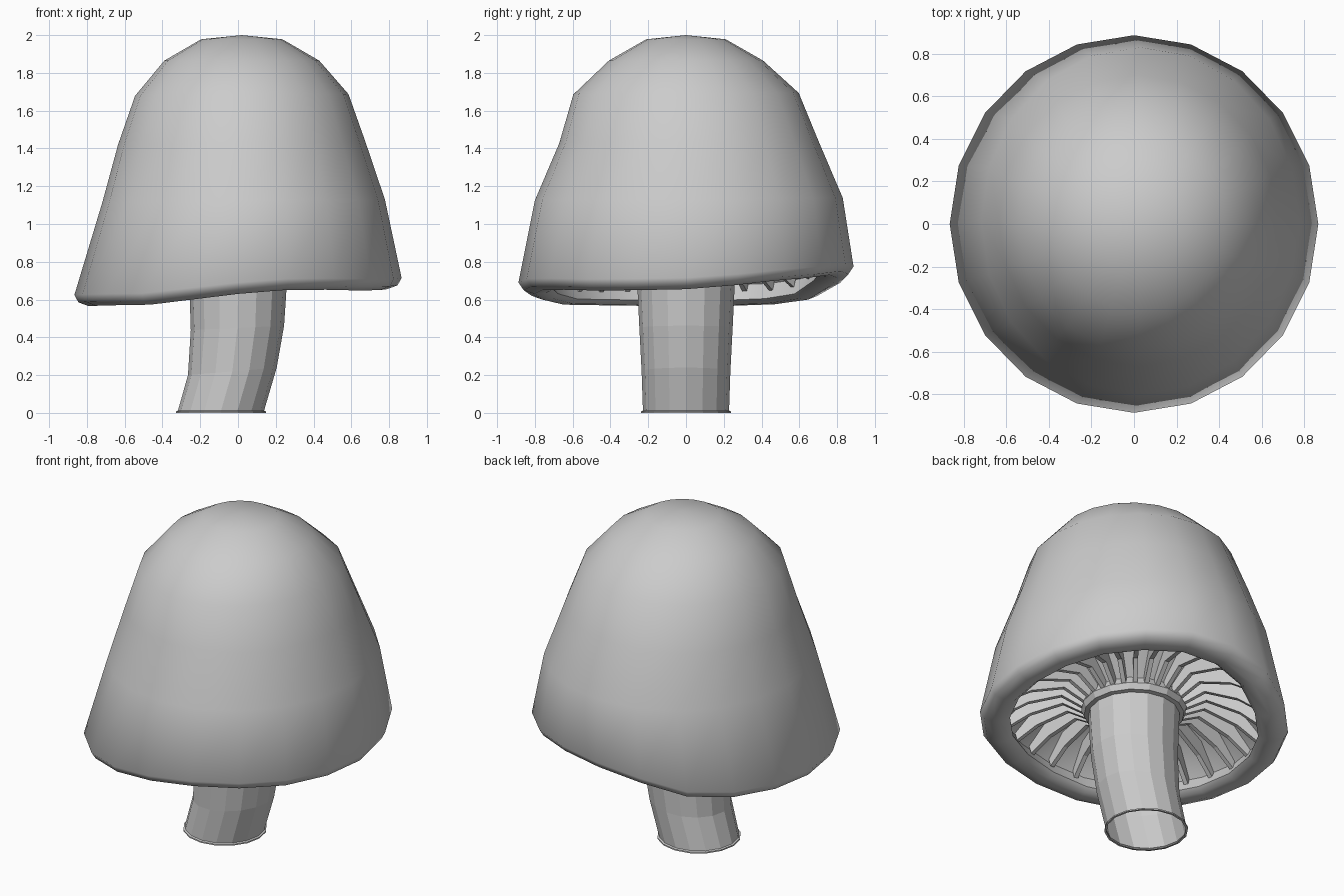
import bpy, bmesh, math
from math import sin, cos, pi

if "Cube" in bpy.data.objects:
    bpy.data.objects.remove(bpy.data.objects["Cube"])

# lowest height of the wavy cap rim, every 18 degrees from +x
RIM = [.655, .675, .70, .715, .73, .715, .67, .60, .575, .567,
       .565, .567, .57, .573, .60, .63, .65, .652, .648, .65]


def rim_z(a):
    t = (a / (2 * pi) * 20) % 20
    i = int(t)
    return RIM[i % 20] + (RIM[(i + 1) % 20] - RIM[i % 20]) * (t - i)


def finish(bm, name, smooth=None):
    bmesh.ops.remove_doubles(bm, verts=bm.verts, dist=1e-5)
    bmesh.ops.recalc_face_normals(bm, faces=bm.faces)
    me = bpy.data.meshes.new(name)
    bm.to_mesh(me)
    bm.free()
    ob = bpy.data.objects.new(name, me)
    bpy.context.collection.objects.link(ob)
    if smooth:
        bpy.ops.object.select_all(action='DESELECT')
        ob.select_set(True)
        bpy.context.view_layer.objects.active = ob
        bpy.ops.object.shade_smooth_by_angle(angle=math.radians(smooth))
    return ob


def loft(bm, rings):
    for lo, hi in zip(rings, rings[1:]):
        n = len(lo)
        for i in range(n):
            j = (i + 1) % n
            bm.faces.new((lo[i], lo[j], hi[j], hi[i]))


def ring(bm, n, cx, cy, rx, ry, zf):
    return [bm.verts.new((cx + rx * cos(a), cy + ry * sin(a), zf(a)))
            for a in (2 * pi * i / n for i in range(n))]


def wavy(w, z):
    """Height that follows the rim by weight w around level z."""
    return lambda a: z + w * (rim_z(a) - .63)


# Cap: underside, rolled lip, then the dome (cx, cy, rx, ry, rim weight, z)
bm = bmesh.new()
rings = [ring(bm, 20, cx, cy, rx, ry, wavy(w, z)) for cx, cy, rx, ry, w, z in (
    (0, 0, .27, .27, 0, .80), (0, 0, .40, .40, .3, .92),
    (0, 0, .62, .63, .7, .87), (0, 0, .74, .75, 1, .74),
    (0, 0, .70, .71, 1, .66), (0, 0, .73, .74, 1, .635),
    (0, 0, .79, .80, 1, .63), (0, 0, .845, .86, 1, .65),
    (0, 0, .866, .887, 1, .69), (.03, .015, .748, .815, .15, 1.125),
    (.02, .015, .655, .685, .15, 1.43), (.02, 0, .565, .597, .1, 1.685),
    (.02, 0, .41, .408, 0, 1.865), (.02, 0, .215, .21, 0, 1.978))]
loft(bm, rings)
top = bm.verts.new((.02, 0, 2.0))
for i in range(20):
    bm.faces.new((rings[-1][i], rings[-1][(i + 1) % 20], top))
finish(bm, "cap", 50)

# Stem: bent open tube with a small foot flange (cx, radius, z, tilt)
bm = bmesh.new()
rings = [ring(bm, 16, cx, 0, r, r, lambda a, z=z, t=t: z + t * cos(a))
         for cx, r, z, t in (
    (-.09, .225, 0, 0), (-.09, .238, 0, 0), (-.09, .238, .008, 0),
    (-.09, .228, .012, 0), (-.03, .235, .22, .02), (-.003, .247, .45, .012),
    (0, .257, .66, 0), (0, .262, .82, 0))]
loft(bm, rings)
finish(bm, "stem")

# Collar where the gills meet the stem
bm = bmesh.new()
rings = [ring(bm, 16, 0, 0, r, r, lambda a, z=z: z)
         for r, z in ((.255, .72), (.285, .725), (.30, .76), (.27, .82))]
loft(bm, rings)
finish(bm, "stem_collar")

# Gills: thin bent blades radiating from collar to rim (r, rim weight, z)
LOWER = ((.28, 0, .755), (.41, .3, .83), (.60, .7, .775), (.72, 1, .70))
UPPER = ((.28, 0, .82), (.41, .3, .925), (.61, .7, .88), (.735, 1, .75))
bm = bmesh.new()
COUNT, HALF = 28, .013
for k in range(COUNT):
    a = 2 * pi * k / COUNT
    sections = []
    for lo, hi in zip(LOWER, UPPER):
        sec = []
        for (r, w, z), s in ((lo, -1), (lo, 1), (hi, 1), (hi, -1)):
            sec.append(bm.verts.new((r * cos(a) - s * HALF * sin(a),
                                     r * sin(a) + s * HALF * cos(a),
                                     wavy(w, z)(a))))
        sections.append(sec)
    loft(bm, sections)
    bm.faces.new(sections[0])
    bm.faces.new(sections[-1])
finish(bm, "gills")
